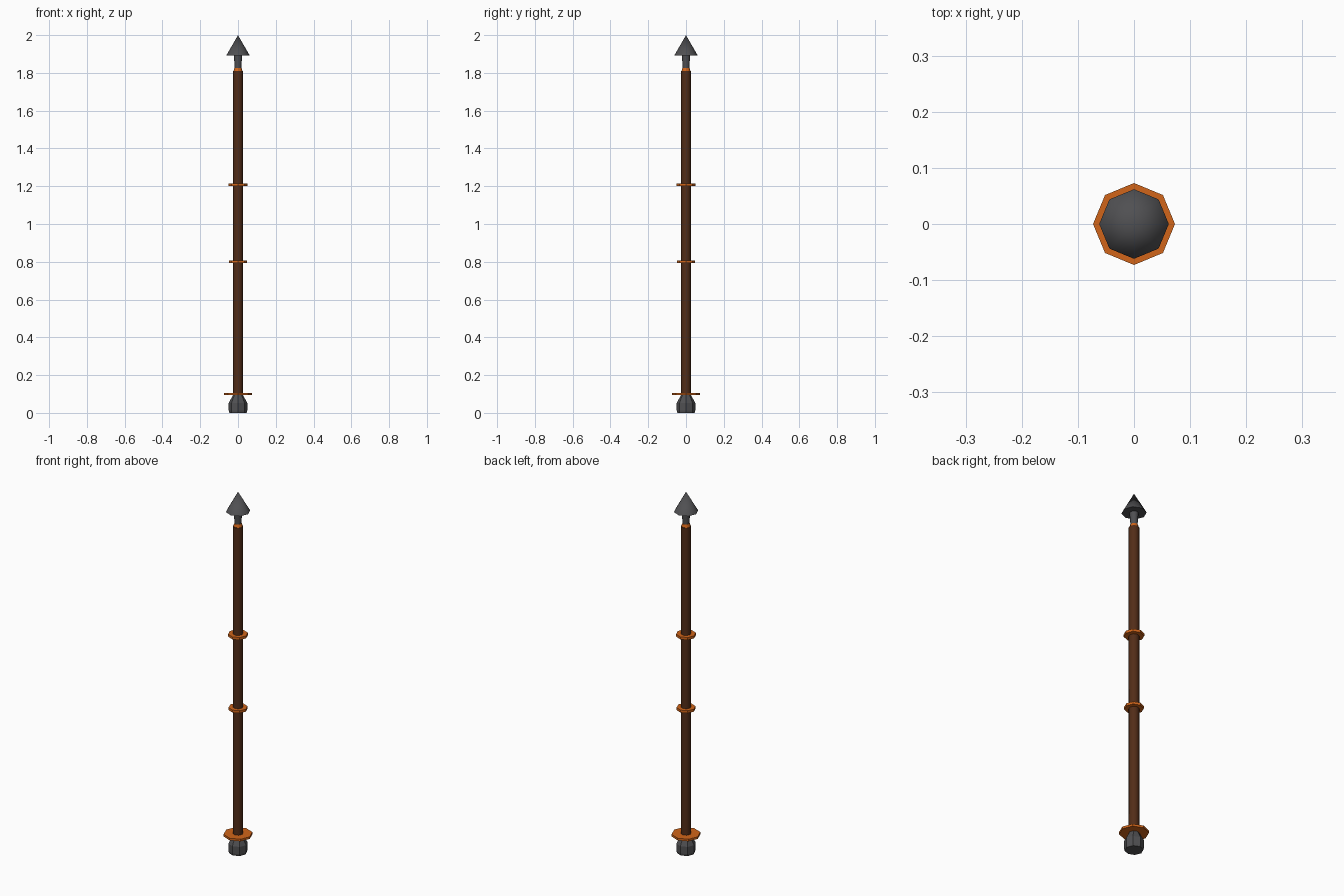
import bpy, bmesh
from math import cos, sin, pi, radians

if "Cube" in bpy.data.objects:
    bpy.data.objects.remove(bpy.data.objects["Cube"])

SIDES = 8


def material(name, rgb):
    m = bpy.data.materials.new(name)
    m.diffuse_color = (*rgb, 1)
    m.use_nodes = True
    m.node_tree.nodes["Principled BSDF"].inputs["Base Color"].default_value = m.diffuse_color
    return m


iron = material("dark_iron", (0.08, 0.08, 0.085))
wood = material("dark_wood", (0.085, 0.026, 0.009))
copper = material("orange_trim", (0.64, 0.13, 0.01))


def lathe(name, profile, mat, smooth=True):
    """Revolve (radius, z) points, bottom to top, into a closed eight-sided solid."""
    bm = bmesh.new()
    rings = []
    for r, z in profile:
        if r == 0:
            rings.append([bm.verts.new((0, 0, z))] * SIDES)
        else:
            rings.append([bm.verts.new((r * cos(2 * pi * i / SIDES), r * sin(2 * pi * i / SIDES), z))
                          for i in range(SIDES)])
    for a, b in zip(rings, rings[1:]):
        for i in range(SIDES):
            j = (i + 1) % SIDES
            bm.faces.new(list(dict.fromkeys((a[i], a[j], b[j], b[i]))))
    bm.faces.new(rings[0][::-1])
    if profile[-1][0] > 0:
        bm.faces.new(rings[-1])
    bmesh.ops.recalc_face_normals(bm, faces=bm.faces)
    mesh = bpy.data.meshes.new(name)
    bm.to_mesh(mesh)
    bm.free()
    mesh.materials.append(mat)
    ob = bpy.data.objects.new(name, mesh)
    bpy.context.collection.objects.link(ob)
    if smooth:
        bpy.ops.object.select_all(action='DESELECT')
        ob.select_set(True)
        bpy.context.view_layer.objects.active = ob
        bpy.ops.object.shade_smooth_by_angle(angle=radians(50))
    return ob


# Butt cap with tapered shoulder
lathe("butt_cap", [(0.046, 0), (0.049, 0.012), (0.049, 0.052), (0.027, 0.094)], iron, smooth=False)

# Wooden shaft
lathe("shaft", [(0.026, 0.09), (0.026, 1.81)], wood)

# Trim rings along the shaft
for name, r, z, h in (("guard_disc", 0.073, 0.1, 0.012),
                      ("lower_grip_ring", 0.048, 0.8, 0.014),
                      ("upper_grip_ring", 0.050, 1.207, 0.014)):
    lathe(name, [(r, z - h / 2), (r, z + h / 2)], copper, smooth=False)

# Collar under the head
lathe("head_collar", [(0.025, 1.805), (0.019, 1.826)], copper)

# Head socket and pointed tip
lathe("head_socket", [(0.017, 1.82), (0.022, 1.893)], iron)
lathe("spear_tip", [(0.062, 1.892), (0, 2.0)], iron)
